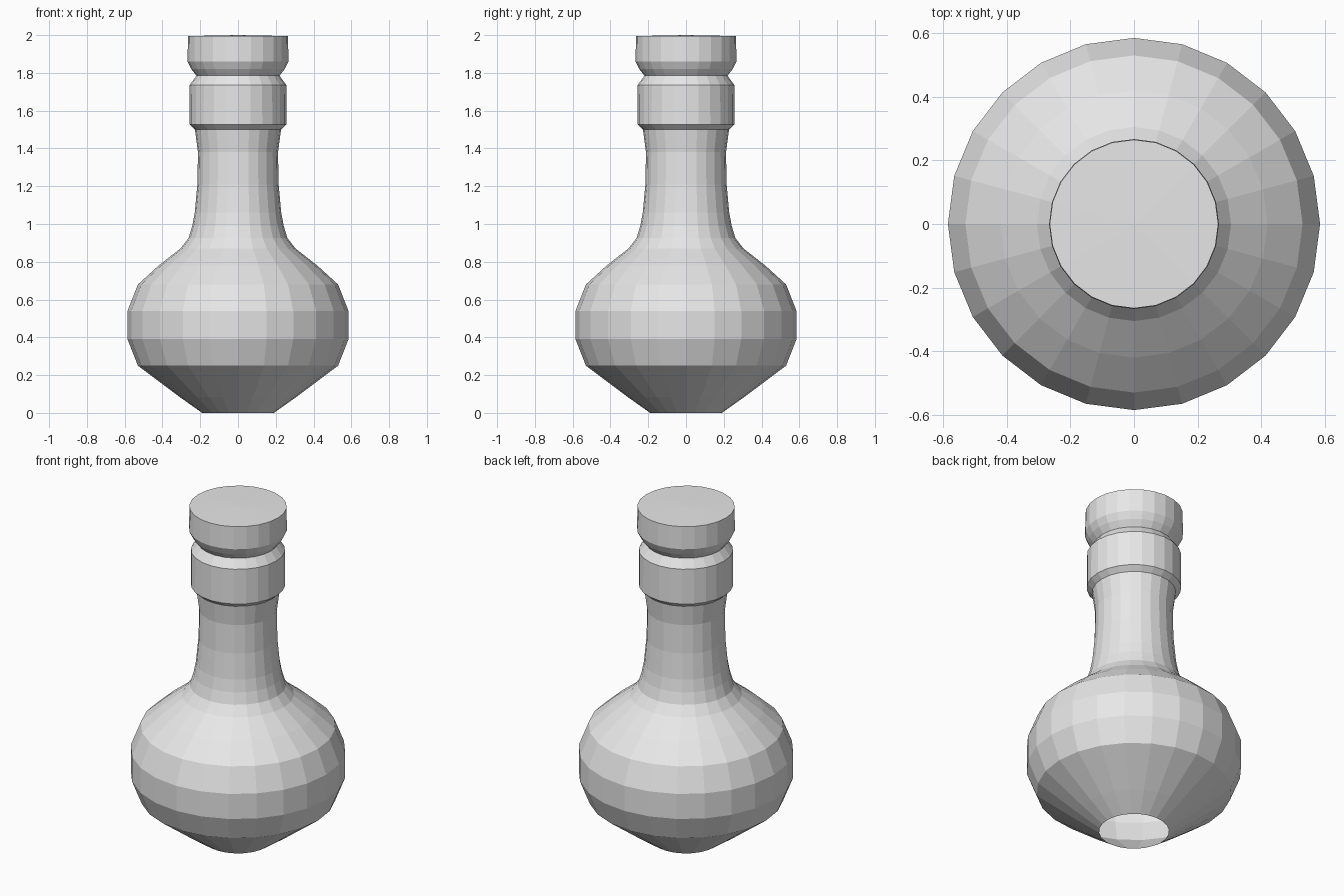
import bpy
import bmesh
import math

SIDES = 24

cube = bpy.data.objects.get("Cube")
if cube:
    bpy.data.objects.remove(cube, do_unlink=True)


def make_material(name, colour):
    mat = bpy.data.materials.new(name)
    mat.use_nodes = True
    mat.diffuse_color = colour
    mat.node_tree.nodes["Principled BSDF"].inputs["Base Color"].default_value = colour
    return mat


def lathe(name, profile, mat):
    """Spin (radius, height) points around z; a zero radius closes to a point."""
    bm = bmesh.new()
    rings = []
    for r, z in profile:
        count = SIDES if r > 0 else 1
        rings.append([bm.verts.new((r * math.cos(math.tau * i / SIDES),
                                    r * math.sin(math.tau * i / SIDES), z))
                      for i in range(count)])
    for low, high in zip(rings, rings[1:]):
        for i in range(SIDES):
            j = (i + 1) % SIDES
            corners = [low[i % len(low)], low[j % len(low)],
                       high[j % len(high)], high[i % len(high)]]
            bm.faces.new(list(dict.fromkeys(corners)))
    mesh = bpy.data.meshes.new(name)
    bm.to_mesh(mesh)
    bm.free()
    mesh.materials.append(mat)
    obj = bpy.data.objects.new(name, mesh)
    bpy.context.collection.objects.link(obj)
    return obj


grey = make_material("light grey", (0.8, 0.8, 0.8, 1))

# Round flask body with slender neck, open underneath
lathe("flask_body", [
    (0.19, 0), (0.31, 0.085), (0.41, 0.16), (0.53, 0.25), (0.585, 0.39),
    (0.585, 0.54), (0.53, 0.68), (0.42, 0.78), (0.305, 0.87), (0.262, 0.925),
    (0.242, 0.99), (0.229, 1.06), (0.215, 1.21), (0.212, 1.38), (0.228, 1.5),
], grey)

# Thick collar around the mouth
lathe("neck_collar", [
    (0.228, 1.5), (0.257, 1.527), (0.256, 1.735), (0.22, 1.785),
], grey)

# Flared stopper with a nearly flat top
lathe("stopper", [
    (0.22, 1.785), (0.247, 1.82), (0.267, 1.86), (0.265, 1.995), (0, 2),
], grey)
